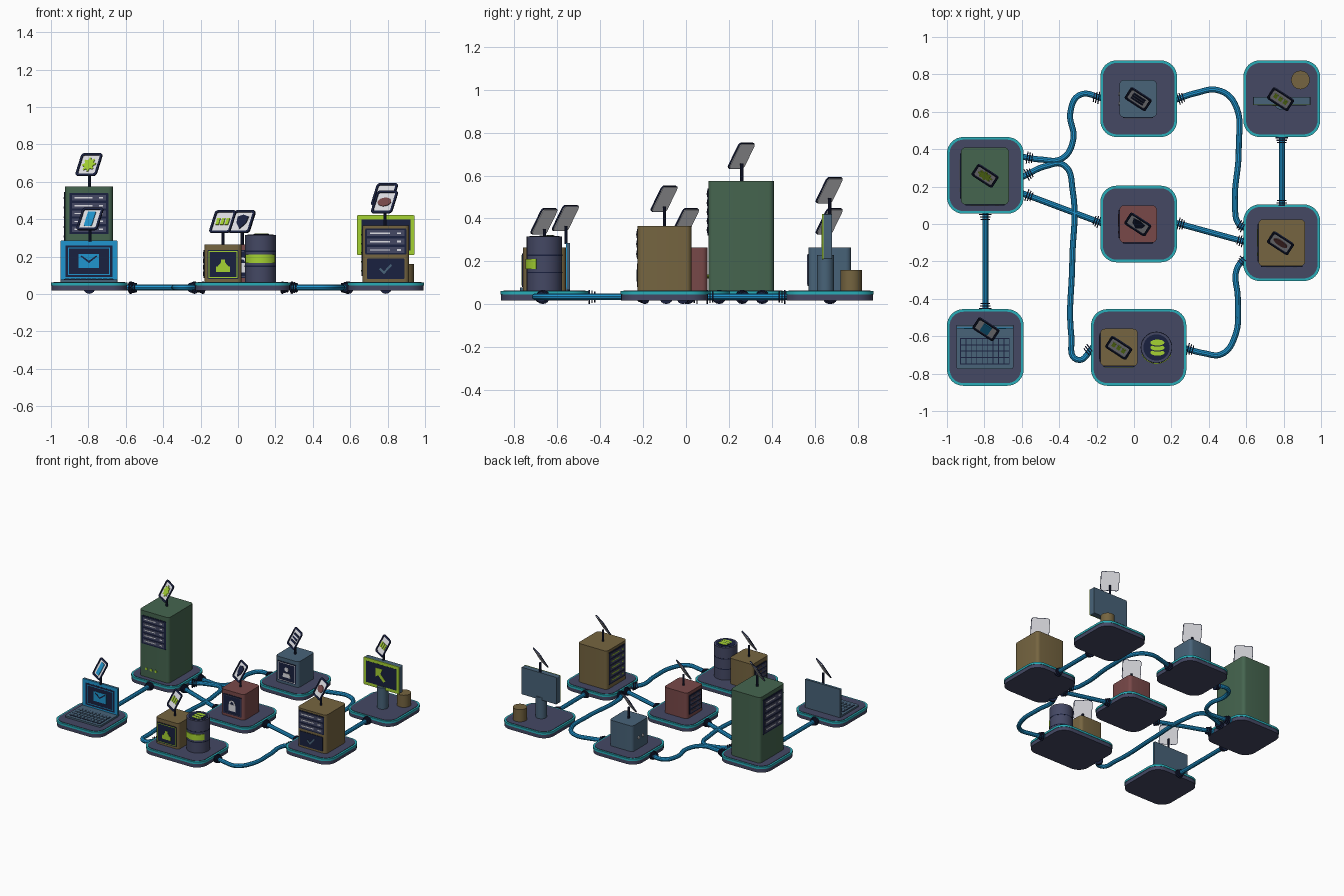
import bpy, bmesh, math
from mathutils import Matrix, Vector

if "Cube" in bpy.data.objects:
    bpy.data.objects.remove(bpy.data.objects["Cube"])


def mat(name, r, g, b):
    m = bpy.data.materials.new(name)
    m.diffuse_color = (r, g, b, 1)
    m.use_nodes = True
    m.node_tree.nodes["Principled BSDF"].inputs["Base Color"].default_value = m.diffuse_color
    return m


INDIGO = mat("indigo", .058, .065, .127)
CYAN = mat("cyan", .021, .42, .48)
BLUE = mat("cable_blue", .014, .30, .62)
GREEN = mat("green", .060, .130, .078)
GOLD = mat("gold", .180, .130, .052)
RED = mat("red", .190, .066, .066)
SLATE = mat("slate", .065, .125, .190)
LIME = mat("lime", .376, .645, .032)
NAVY = mat("navy", .010, .015, .050)
LIGHT = mat("light_grey", .74, .74, .78)


def frame(o, u, v, n):
    return Matrix.Translation(o) @ Matrix((u, v, n)).transposed().to_4x4()


def front(x, y, z):
    return frame((x, y, z), (1, 0, 0), (0, 0, 1), (0, -1, 0))


def left(x, y, z):
    return frame((x, y, z), (0, -1, 0), (0, 0, 1), (-1, 0, 0))


def top(x, y, z):
    return Matrix.Translation((x, y, z))


def rrect(w, h, r=0, cx=0, cy=0, n=5):
    if r == 0:
        return [(cx + sx * w / 2, cy + sy * h / 2) for sx, sy in ((1, 1), (-1, 1), (-1, -1), (1, -1))]
    pts = []
    for k, (sx, sy) in enumerate(((1, 1), (-1, 1), (-1, -1), (1, -1))):
        for i in range(n + 1):
            a = math.pi / 2 * (k + i / n)
            pts.append((cx + sx * (w / 2 - r) + r * math.cos(a), cy + sy * (h / 2 - r) + r * math.sin(a)))
    return pts


def disc(r, cx=0, cy=0, n=16, ry=None):
    return [(cx + r * math.cos(2 * math.pi * i / n), cy + (ry or r) * math.sin(2 * math.pi * i / n)) for i in range(n)]


def prism(name, m, pts, d, material, hole=None, z0=0):
    """Extrude a flat outline (optionally with a matching hole) along local z."""
    bm = bmesh.new()
    n = len(pts)
    loops = [[bm.verts.new((x, y, z)) for x, y in p] for p in ([pts] + ([hole] if hole else [])) for z in (z0, z0 + d)]
    lo, hi = loops[0], loops[1]
    if not hole:
        bm.faces.new(lo[::-1])
        bm.faces.new(hi)
    for i in range(n):
        j = (i + 1) % n
        bm.faces.new((lo[i], lo[j], hi[j], hi[i]))
        if hole:
            li, ui = loops[2], loops[3]
            bm.faces.new((li[j], li[i], ui[i], ui[j]))
            bm.faces.new((hi[i], hi[j], ui[j], ui[i]))
            bm.faces.new((lo[j], lo[i], li[i], li[j]))
    bmesh.ops.recalc_face_normals(bm, faces=bm.faces)
    me = bpy.data.meshes.new(name)
    bm.to_mesh(me)
    bm.free()
    me.materials.append(material)
    ob = bpy.data.objects.new(name, me)
    ob.matrix_world = m
    bpy.context.collection.objects.link(ob)
    return ob


def platform(name, x, y, w, d):
    prism(name + "_platform", top(x, y, .018), rrect(w - .006, d - .006, .085, n=8), .03, INDIGO)
    prism(name + "_rim", top(x, y, .046), rrect(w, d, .088, n=8), .016, CYAN)
    prism(name + "_deck", top(x, y, .06), rrect(w - .028, d - .028, .075, n=8), .005, INDIGO)


def panel(name, m, w, h, border=None, fill=NAVY):
    prism(name + "_panel", m, rrect(w, h, .006, n=2), .004, fill)
    if border:
        prism(name + "_panel_border", m, rrect(w - .012, h - .012), .006, border, rrect(w - .02, h - .02))


def rows(name, m, w, h, n, material):
    """Stacked drive slots with a status bar on each."""
    for i in range(n):
        y = h * ((i + .5) / n - .5)
        prism(name + "_slot", m, rrect(w * .9, h / n * .72, 0, 0, y), .006, INDIGO)
        prism(name + "_bar", m, rrect(w * .48, h / n * .16, 0, -w * .14, y), .0075, material)
        prism(name + "_light", m, rrect(w * .1, h / n * .2, 0, w * .32, y), .0075, material)


YAW, PITCH = math.radians(33), math.radians(30)


def card(name, x, y, z, base, icons):
    """Tilted sign on a thin pole; icons is a list of (outline, material)."""
    u = Vector((math.cos(YAW), -math.sin(YAW), 0))
    n = Vector((-math.sin(YAW) * math.cos(PITCH), -math.cos(YAW) * math.cos(PITCH), math.sin(PITCH)))
    m = frame((x, y, z), u, n.cross(u), n)
    prism(name + "_sign_pole", top(x, y, base), disc(.008, n=10), z - .035 - base, NAVY)
    prism(name + "_sign_plate", m, rrect(.126, .130, .014), .005, LIGHT, z0=-.003)
    prism(name + "_sign_frame", m, rrect(.134, .138, .018), .007, NAVY, rrect(.108, .112, .010))
    for pts, material in icons:
        prism(name + "_sign_icon", m, pts, .006, material)


# Platforms
SPOTS = {"server": (-.795, .26), "laptop": (-.795, -.66), "user": (.025, .67), "lock": (.025, 0),
         "storage": (.025, -.66), "cabinet": (.79, -.10), "monitor": (.79, .67)}
for key, (px, py) in SPOTS.items():
    platform(key, px, py, .51 if key == "storage" else .41, .41)

# Cabinets: name, x, y, width, depth, top, colour
for name, x, y, w, d, h, c in (("server_tower", -.797, .257, .256, .306, .575, GREEN),
                               ("user_box", .022, .67, .2, .2, .265, SLATE),
                               ("lock_box", .022, 0, .2, .2, .265, RED),
                               ("file_box", -.08, -.66, .2, .2, .265, GOLD),
                               ("drive_cabinet", .79, -.10, .25, .25, .365, GOLD)):
    prism(name, top(x, y, .06), rrect(w, d, .025), h - .06, c)

# Server tower details
f = front(-.797, .104, .43)
panel("server_front", f, .21, .22)
rows("server_front", f, .2, .21, 5, LIGHT)
for i in range(3):
    prism("server_lamp", front(-.86 + i * .04, .104, .13), disc(.010, n=10), .005, LIME)
f = left(-.925, .257, .41)
panel("server_side", f, .24, .27)
rows("server_side", f, .23, .26, 5, LIGHT)

# Small box details
f = front(.022, .57, .16)
panel("user_front", f, .16, .15, LIGHT)
prism("user_head", f, disc(.017, 0, .022), .007, LIGHT)
prism("user_shoulders", f, [(-.035, -.04), (.035, -.04), (.026, -.008), (-.026, -.008)], .007, LIGHT)
for s in (-1, 1):
    prism("user_side_port", left(-.078, .67 + s * .025, .15), disc(.011, n=10), .006, LIGHT)
f = front(.022, -.10, .16)
panel("lock_front", f, .16, .15, INDIGO)
prism("padlock_body", f, rrect(.06, .05, 0, 0, -.02), .007, LIGHT)
prism("padlock_shackle", f, disc(.026, 0, .01), .006, LIGHT, disc(.015, 0, .01))
f = left(-.078, 0, .165)
panel("lock_side", f, .15, .15)
rows("lock_side", f, .14, .14, 4, RED)

# File box details
f = front(-.08, -.76, .158)
panel("file_front", f, .166, .155, LIME)
prism("file_icon_base", f, rrect(.075, .03, 0, 0, -.025), .007, LIME)
prism("file_icon_arrow", f, [(-.028, -.01), (.028, -.01), (.01, .012), (.01, .026), (-.01, .026), (-.01, .012)], .007, LIME)
f = left(-.18, -.66, .16)
panel("file_side", f, .15, .15)
rows("file_side", f, .14, .14, 4, GOLD)

# Database drum with grooves, front band and stacked discs on the lid
prism("drum", top(.12, -.66, .06), disc(.083, n=32), .255, INDIGO)
for z in (.145, .225):
    prism("drum_groove", top(.12, -.66, z), disc(.0845, n=32), .006, NAVY)
arc = [math.radians(-90 + a) for a in range(-64, 65, 8)]
prism("drum_band", top(.12, -.66, .165), [(.088 * math.cos(a), .088 * math.sin(a)) for a in arc]
      + [(.08 * math.cos(a), .08 * math.sin(a)) for a in arc[::-1]], .045, LIME)
prism("drum_lid", top(.12, -.66, .315), disc(.07, n=32), .002, NAVY)
for i in range(3):
    prism("drum_disc", top(.125, -.688 + i * .027, .315), disc(.042, n=20, ry=.022), .003 + i * .0015, NAVY)
    prism("drum_disc_face", top(.125, -.688 + i * .027, .315), disc(.038, n=20, ry=.016), .004 + i * .0015, LIME)

# Drive cabinet details
f = front(.79, -.225, .28)
panel("cabinet_front", f, .22, .14)
rows("cabinet_front", f, .22, .135, 3, LIGHT)
f = front(.79, -.225, .135)
panel("cabinet_lower", f, .20, .11)
prism("check_mark", f, [(-.028, .004), (-.036, -.004), (-.01, -.03), (.034, .018), (.026, .026), (-.01, -.014)], .006, SLATE)
f = left(.665, -.10, .22)
panel("cabinet_side", f, .2, .25)
rows("cabinet_side", f, .19, .24, 5, LIME)

# Laptop
prism("laptop_base", top(-.797, -.66, .064), rrect(.305, .23, .012), .014, SLATE)
prism("keyboard_tray", top(-.797, -.68, .078), rrect(.265, .142), .002, NAVY)
for r in range(4):
    for c in range(9):
        prism("key", top(-.797 + (c - 4) * .029, -.68 + (r - 1.5) * .034, .079), rrect(.025, .029), .003, SLATE)
prism("laptop_lid", front(-.797, -.552, .175), rrect(.305, .22, .006), .014, SLATE, z0=-.012)
f = front(-.797, -.554, .175)
prism("laptop_bezel", f, rrect(.305, .22, .006), .005, BLUE)
prism("laptop_screen", f, rrect(.25, .17), .006, NAVY)
prism("screen_line", f, rrect(.225, .145), .007, BLUE, rrect(.215, .135))
prism("envelope", f, rrect(.11, .075), .0075, BLUE)
prism("envelope_flap", f, [(-.045, .026), (-.038, .03), (0, .002), (.038, .03), (.045, .026), (0, -.01)], .0085, NAVY)

# Monitor and bin
prism("monitor_stand", top(.79, .65, .06), disc(.04, n=20), .17, SLATE)
prism("monitor_shell", front(.79, .66, .315), rrect(.305, .21, .006), .04, SLATE, z0=-.02)
f = front(.79, .64, .315)
prism("monitor_bezel", f, rrect(.307, .212, .006), .005, LIME)
prism("monitor_screen", f, rrect(.262, .165), .006, NAVY)
prism("pointer", f, [(-.05, .05), (-.05, -.02), (-.026, -.004), (.02, -.05), (.036, -.034), (-.008, .012), (.012, .05)], .008, LIME)
prism("bin", top(.89, .77, .06), disc(.05, n=24), .1, GOLD)

# Signs
gear = [((.042 if i % 4 < 2 else .03) * math.cos(math.pi * i / 16), (.042 if i % 4 < 2 else .03) * math.sin(math.pi * i / 16)) for i in range(32)]
bars = [(rrect(.02, .04, 0, x, 0), LIME) for x in (-.03, 0, .03)]
shield = [(0, .042), (.035, .03), (.03, -.01), (0, -.044), (-.03, -.01), (-.035, .03)]
card("server", -.795, .26, .69, .57, [(gear, LIME)])
card("laptop", -.79, -.56, .40, .28, [(rrect(.05, .09, .008), BLUE)])
card("user", .024, .67, .385, .26, [(rrect(.075, .014, 0, 0, y), NAVY) for y in (-.025, 0, .025)])
card("lock", .022, 0, .385, .26, [(shield, NAVY)])
card("file", -.08, -.66, .385, .26, bars)
card("cabinet", .785, -.10, .49, .36, [(disc(.042, ry=.026), RED)])
card("monitor", .785, .67, .53, .41, bars)

# Cables with ribbed connectors
CABLES = [[(-.60, .36), (-.50, .345), (-.385, .35), (-.325, .45), (-.34, .60), (-.29, .69), (-.16, .67)],
          [(-.60, .165), (-.16, 0)],
          [(-.60, .25), (-.47, .31), (-.375, .315), (-.328, .18), (-.33, -.2), (-.335, -.6), (-.305, -.725), (-.21, -.65)],
          [(-.795, .08), (-.795, -.48)],
          [(.21, .66), (.33, .70), (.45, .715), (.535, .65), (.56, .4), (.54, .10), (.56, .0), (.61, -.03)],
          [(.21, .01), (.61, -.10)],
          [(.26, -.66), (.37, -.69), (.47, -.695), (.54, -.6), (.555, -.4), (.55, -.24), (.61, -.17)],
          [(.79, .49), (.79, .07)]]
for path in CABLES:
    cu = bpy.data.curves.new("cable", 'CURVE')
    cu.dimensions, cu.bevel_depth, cu.bevel_resolution, cu.resolution_u = '3D', .016, 3, 8
    sp = cu.splines.new('BEZIER')
    sp.bezier_points.add(len(path) - 1)
    for p, (x, y) in zip(sp.bezier_points, path):
        p.co = (x, y, .035)
        p.handle_left_type = p.handle_right_type = 'AUTO'
    cu.materials.append(BLUE)
    cable = bpy.data.objects.new("cable", cu)
    bpy.context.collection.objects.link(cable)
    bpy.context.view_layer.objects.active = cable
    cable.select_set(True)
    bpy.ops.object.convert(target='MESH')
    for a, b in ((path[0], path[1]), (path[-1], path[-2])):
        d = (Vector(b) - Vector(a)).normalized().to_3d()
        q = d.to_track_quat('Z', 'Y').to_matrix().to_4x4()
        for k, r in enumerate((.033, .029, .025)):
            o = Vector((*a, .034)) + d * (.026 + .013 * k)
            prism("connector_ring", Matrix.Translation(o) @ q, disc(r, n=16), .006, NAVY)

bpy.ops.object.select_all(action='SELECT')
bpy.ops.object.shade_smooth_by_angle(angle=math.radians(35))
